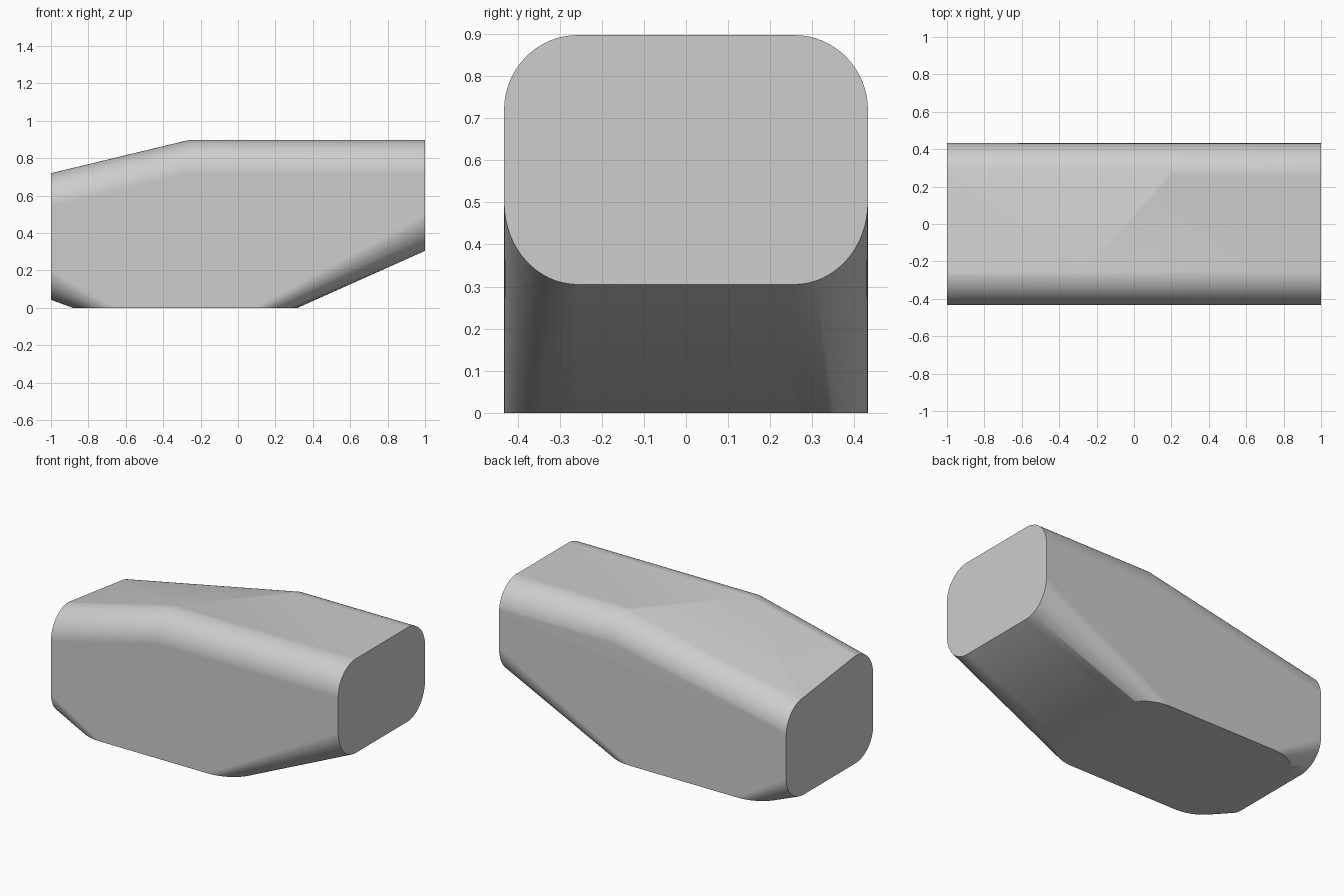
import bpy, bmesh, math

cube = bpy.data.objects.get("Cube")
if cube:
    bpy.data.objects.remove(cube, do_unlink=True)

HALF_W, CORNER, STEPS = 0.432, 0.175, 16
FRONT, BACK = -1, 1


def rounded_edge(side, high, depth):
    """Quarter-ellipse corner on one side: (y, position) pairs.
    It starts at 'high' and falls back by 'depth' at the outer wall."""
    pts = []
    for i in range(STEPS + 1):
        a = i / STEPS * math.pi / 2
        y = side * (HALF_W - CORNER + CORNER * math.sin(a))
        pts.append((y, high - depth * (1 - math.cos(a))))
    return pts


points = []
# Rounded upper edges; the ridge runs askew and the low end leans to the back
top_edges = {FRONT: ((-1, 0.72), (-0.265, 0.897), (1, 0.897)),
             BACK: ((-1, 0.655), (0.2, 0.897), (1, 0.897))}
for side, stations in top_edges.items():
    for x, top in stations:
        points += [(x, y, z) for y, z in rounded_edge(side, top, 0.178)]

for side in (FRONT, BACK):
    # Rounded lower edges of the two end faces
    for x, low, depth in ((-1, 0.043, -0.165), (1, 0.305, -0.195)):
        points += [(x, y, z) for y, z in rounded_edge(side, low, depth)]
    # Flat base with rounded corners at both ends
    for end, depth in ((-0.882, -0.225), (0.318, 0.228)):
        points += [(x, y, 0) for y, x in rounded_edge(side, end, depth)]

# Skin the sections into one closed convex body
bm = bmesh.new()
verts = [bm.verts.new(p) for p in points]
hull = bmesh.ops.convex_hull(bm, input=verts)
loose = {v for v in hull["geom_interior"] + hull["geom_unused"]
         if isinstance(v, bmesh.types.BMVert)}
bmesh.ops.delete(bm, geom=list(loose), context='VERTS')
bmesh.ops.dissolve_limit(bm, angle_limit=0.01, verts=bm.verts[:], edges=bm.edges[:])
bmesh.ops.recalc_face_normals(bm, faces=bm.faces[:])
mesh = bpy.data.meshes.new("rounded_body")
bm.to_mesh(mesh)
bm.free()

body = bpy.data.objects.new("rounded_body", mesh)
bpy.context.collection.objects.link(body)

# Plain grey surface
GREY = (0.61, 0.61, 0.61, 1)
grey = bpy.data.materials.new("light_grey")
grey.use_nodes = True
grey.diffuse_color = GREY
grey.node_tree.nodes["Principled BSDF"].inputs["Base Color"].default_value = GREY
mesh.materials.append(grey)

# Smooth rounded edges, crisp end faces and base, flat large faces
bpy.ops.object.select_all(action='DESELECT')
body.select_set(True)
bpy.context.view_layer.objects.active = body
bpy.ops.object.shade_smooth_by_angle(angle=math.radians(30))
weighted = body.modifiers.new("face_weighted_shading", 'WEIGHTED_NORMAL')
weighted.keep_sharp = True
